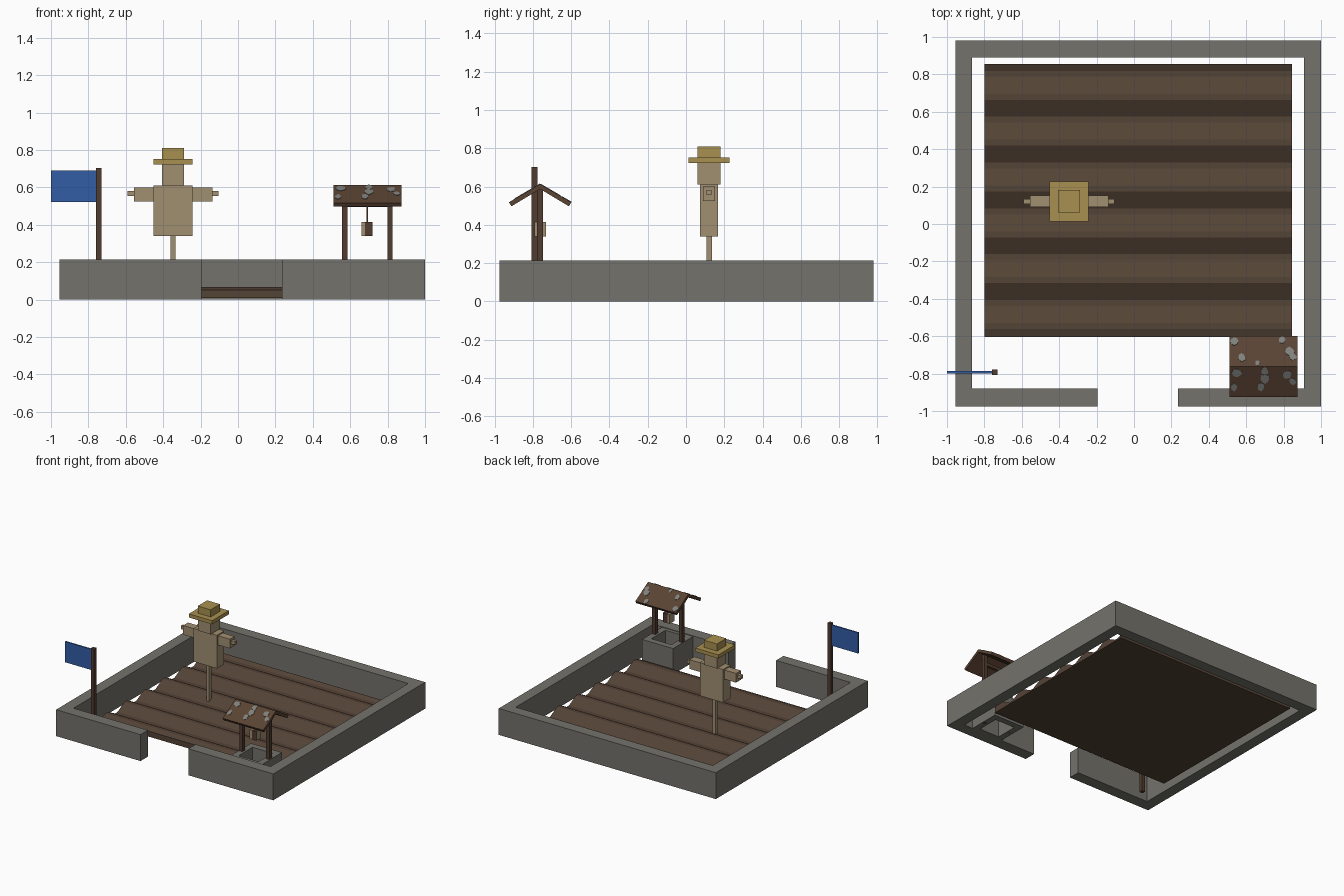
import bpy, bmesh, math, random
from mathutils import Vector

random.seed(4)
if "Cube" in bpy.data.objects:
    bpy.data.objects.remove(bpy.data.objects["Cube"], do_unlink=True)


def material(name, rgb):
    lin = [((c / 255 + 0.055) / 1.055) ** 2.4 for c in rgb] + [1.0]
    m = bpy.data.materials.new(name)
    m.use_nodes = True
    m.diffuse_color = lin
    m.node_tree.nodes["Principled BSDF"].inputs["Base Color"].default_value = lin
    return m


STONE = material("stone grey", (116, 114, 108))
SOIL = material("soil brown", (84, 67, 54))
WOOD = material("dark wood", (80, 60, 47))
ROOF = material("roof brown", (90, 67, 51))
LICHEN = material("lichen grey", (128, 128, 124))
STRAW = material("straw tan", (161, 143, 113))
HAT = material("hat yellow", (168, 144, 80))
CLOTH = material("flag blue", (50, 93, 166))


def finish(name, bm, *mats):
    bmesh.ops.recalc_face_normals(bm, faces=bm.faces)
    me = bpy.data.meshes.new(name)
    bm.to_mesh(me)
    bm.free()
    for m in mats:
        me.materials.append(m)
    ob = bpy.data.objects.new(name, me)
    bpy.context.collection.objects.link(ob)
    return ob


def box(name, x, y, z, mat):
    """Box from (low, high) pairs on each axis."""
    bm = bmesh.new()
    bmesh.ops.create_cube(bm, size=1)
    for v in bm.verts:
        v.co = [(a + b) / 2 + c * (b - a) for c, (a, b) in zip(v.co, (x, y, z))]
    return finish(name, bm, mat)


def extrude(name, loops, vec, mat):
    """Solid from planar faces (lists of 3D points) pushed along vec."""
    bm = bmesh.new()
    for pts in loops:
        bm.faces.new([bm.verts.new(p) for p in pts])
    bmesh.ops.remove_doubles(bm, verts=bm.verts, dist=1e-5)
    ext = bmesh.ops.extrude_face_region(bm, geom=bm.faces[:], use_keep_orig=True)
    moved = [g for g in ext["geom"] if isinstance(g, bmesh.types.BMVert)]
    bmesh.ops.translate(bm, verts=moved, vec=vec)
    return finish(name, bm, mat)


# Yard wall: a square ring with an entrance gap at the front
X0, X1, Y0, Y1 = -0.955, 1.0, -0.975, 0.98
IX0, IX1, IY0, IY1 = -0.865, 0.91, -0.88, 0.89
plan = [(-0.195, Y0), (X0, Y0), (X0, Y1), (X1, Y1), (X1, Y0), (0.235, Y0),
        (0.235, IY0), (IX1, IY0), (IX1, IY1), (IX0, IY1), (IX0, IY0), (-0.195, IY0)]
extrude("yard_wall", [[(x, y, 0) for x, y in plan]], (0, 0, 0.215), STONE)

# Ploughed field: six ridges and furrows running along x
low, high, mid = 0.02, 0.068, 0.052
profile = [(-0.605, 0.008), (-0.605, mid)]
pitch = 0.1225
for i in range(12):
    c = -0.545 + i * pitch
    z = high if i % 2 == 0 else low
    profile += [(c - 0.016, z), (c + 0.016, z)]
profile += [(0.855, 0.036), (0.855, 0.008)]
extrude("ploughed_field", [[(-0.8, y, z) for y, z in profile]], (1.645, 0, 0), SOIL)

# Scarecrow
sx, sy = -0.347, 0.121


def scare(name, hx, hy, z, mat):
    box(name, (sx - hx, sx + hx), (sy - hy, sy + hy), z, mat)


scare("scarecrow_stake", 0.013, 0.014, (0.01, 0.34), STRAW)
scare("scarecrow_body", 0.105, 0.047, (0.34, 0.61), STRAW)
scare("scarecrow_head", 0.058, 0.06, (0.61, 0.722), STRAW)
scare("hat_brim", 0.105, 0.107, (0.722, 0.752), HAT)
scare("hat_crown", 0.058, 0.06, (0.752, 0.81), HAT)
for side, s in (("right", -1), ("left", 1)):
    for part, a, b, hy, z in (("arm", 0.105, 0.21, 0.031, (0.525, 0.6)),
                              ("hand", 0.21, 0.244, 0.013, (0.555, 0.582))):
        box(f"scarecrow_{side}_{part}", sorted((sx + s * a, sx + s * b)),
            (sy - hy, sy + hy), z, STRAW)

# Flag
box("flag_pole", (-0.76, -0.73), (-0.807, -0.777), (0.0, 0.703), WOOD)
box("flag_cloth", (-1.0, -0.76), (-0.798, -0.786), (0.522, 0.69), CLOTH)

# Well basin: open square ring
wx, wy = 0.692, -0.762


def square(h):
    return [(wx + a * h, wy + b * h, 0) for a, b in ((-1, -1), (1, -1), (1, 1), (-1, 1))]


outer, inner = square(0.14), square(0.09)
quads = [[outer[i], outer[(i + 1) % 4], inner[(i + 1) % 4], inner[i]] for i in range(4)]
extrude("well_basin", quads, (0, 0, 0.21), STONE)

# Well posts, beam, rope and bucket
for side, s in (("right", -1), ("left", 1)):
    cx = wx + s * 0.121
    box(f"well_{side}_post", (cx - 0.014, cx + 0.014), (wy - 0.016, wy + 0.016),
        (0.0, 0.59), WOOD)
box("well_beam", (wx - 0.107, wx + 0.107), (wy - 0.012, wy + 0.012), (0.495, 0.52), WOOD)
box("well_rope", (wx - 0.004, wx + 0.004), (wy - 0.004, wy + 0.004), (0.41, 0.5), WOOD)
bucket = box("well_bucket", (0.68, 0.72), (wy - 0.03, wy + 0.03), (0.34, 0.415), WOOD)
bucket.data.materials.append(STRAW)
for f in bucket.data.polygons:
    f.material_index = 1 if f.normal.x > 0.5 else 0
box("bucket_side", (0.66, 0.68), (wy - 0.03, wy + 0.03), (0.34, 0.415), STRAW)

# Pitched well roof
rx0, rx1, ridge = 0.51, 0.875, 0.613
half = [(0.163, 0.518), (0.15, 0.497)]
roof = [(0, ridge)] + half + [(0, 0.587)] + [(-y, z) for y, z in reversed(half)]
extrude("well_roof", [[(rx0, wy + y, z) for y, z in roof]], (rx1 - rx0, 0, 0), ROOF)

# Lichen patches: thin irregular plates lying on the slopes (x, distance from ridge, radius)
slope = (ridge - 0.518) / 0.163
patches = {1: [(0.575, 0.05, 0.022), (0.83, 0.08, 0.026), (0.79, 0.142, 0.018),
               (0.85, 0.05, 0.02), (0.535, 0.135, 0.02), (0.66, 0.018, 0.014)],
           -1: [(0.7, 0.022, 0.022), (0.70, 0.065, 0.026), (0.55, 0.035, 0.026),
                (0.82, 0.045, 0.022), (0.68, 0.108, 0.02), (0.85, 0.08, 0.02),
                (0.535, 0.11, 0.02)]}
bm = bmesh.new()
for s, spots in patches.items():
    lift = Vector((0, s * slope, 1)).normalized() * 0.003
    for px, d, r in spots:
        top, rim = [], []
        for k in range(8):
            a = math.tau * k / 8
            q = r * random.uniform(0.75, 1.2)
            x = min(max(px + q * math.cos(a), rx0), rx1)
            t = min(max(d + q * math.sin(a), 0.0), 0.163)
            p = Vector((x, wy + s * t, ridge - slope * t))
            top.append(bm.verts.new(p + lift))
            rim.append(bm.verts.new(p))
        bm.faces.new(top)
        for k in range(8):
            j = (k + 1) % 8
            bm.faces.new((top[k], top[j], rim[j], rim[k]))
        bm.faces.new(rim[::-1])
finish("roof_lichen", bm, LICHEN)
